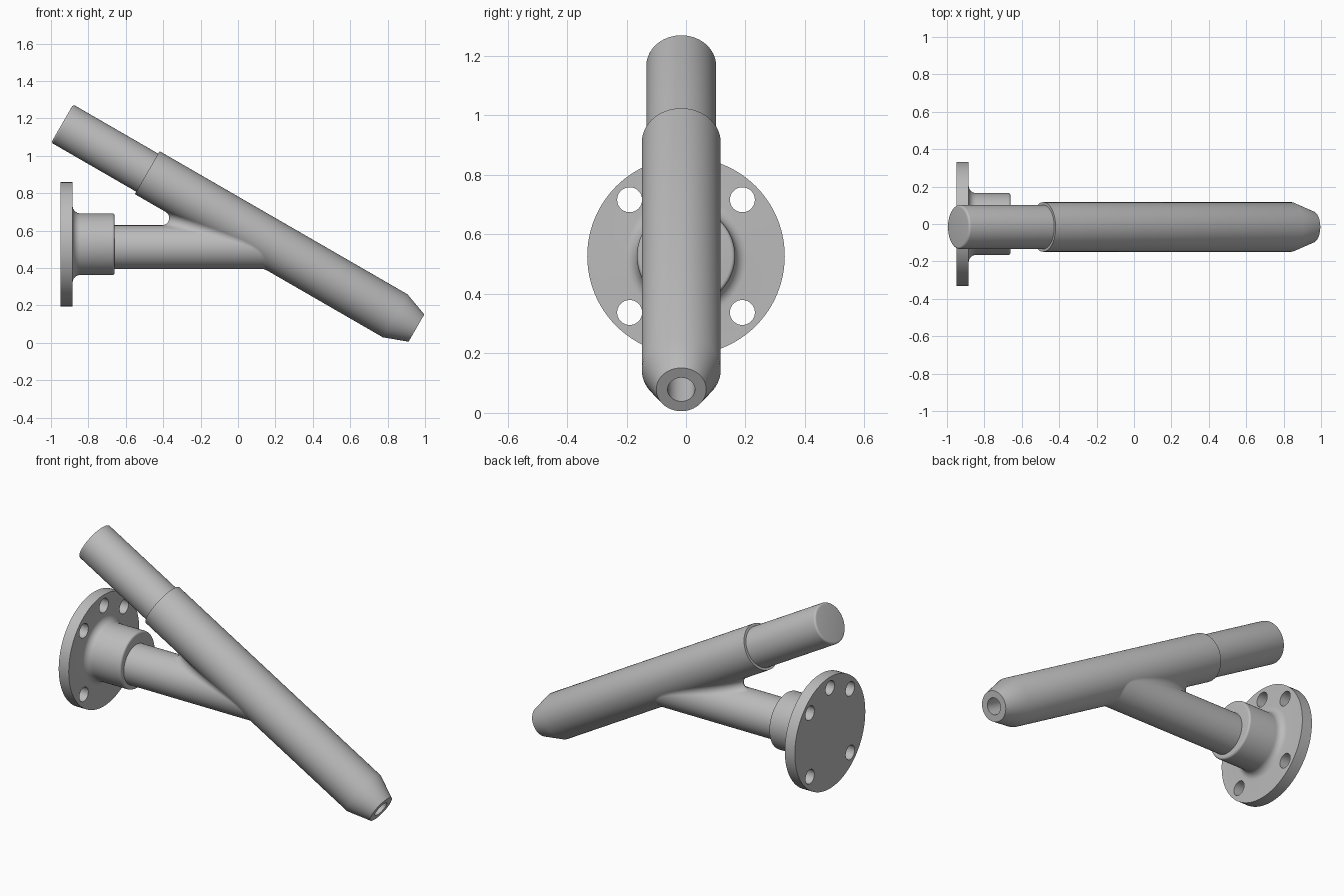
import bpy, bmesh
from math import cos, sin, pi, radians, sqrt
from mathutils import Vector

if "Cube" in bpy.data.objects:
    bpy.data.objects.remove(bpy.data.objects["Cube"])

SIDES = 96
TILT = radians(30)
Y = -0.016                                   # both pipes share this plane
ROD_R, TUBE_R = 0.1175, 0.1325
TOP = Vector((-0.94, Y, 1.172))              # upper end of the sloping axis
DOWN = Vector((cos(TILT), 0, -sin(TILT)))
LENGTH = 2.187
FLANGE = Vector((-0.95, 0, 0.527))
BRANCH = Vector((-0.72, Y, 0.511))
X_AXIS = Vector((1, 0, 0))

grey = bpy.data.materials.new("light_grey_metal")
grey.use_nodes = True
colour = (0.5, 0.5, 0.5, 1)
grey.diffuse_color = colour
grey.node_tree.nodes["Principled BSDF"].inputs["Base Color"].default_value = colour


def finish(name, bm, smooth=True):
    bmesh.ops.recalc_face_normals(bm, faces=bm.faces)
    mesh = bpy.data.meshes.new(name)
    bm.to_mesh(mesh)
    bm.free()
    mesh.materials.append(grey)
    ob = bpy.data.objects.new(name, mesh)
    bpy.context.collection.objects.link(ob)
    if smooth:
        shade(ob)
    return ob


def shade(ob):
    bpy.ops.object.select_all(action='DESELECT')
    ob.select_set(True)
    bpy.context.view_layer.objects.active = ob
    bpy.ops.object.shade_smooth_by_angle(angle=radians(25))


def lathe(name, profile, origin, axis, sides=SIDES, smooth=True):
    """Turn (distance, radius) pairs about an axis, closing both ends."""
    side = Vector((0, 1, 0))
    up = axis.cross(side)
    bm = bmesh.new()
    rings = []
    for t, r in profile:
        rings.append([bm.verts.new(origin + axis * t + (side * cos(a) + up * sin(a)) * r)
                      for a in (2 * pi * i / sides for i in range(sides))])
    for a, b in zip(rings, rings[1:]):
        for i in range(sides):
            j = (i + 1) % sides
            bm.faces.new((a[i], a[j], b[j], b[i]))
    bm.faces.new(rings[0])
    bm.faces.new(rings[-1])
    return finish(name, bm, smooth)


def arc(t, r, radius, start, end, steps=8):
    angles = [radians(start + (end - start) * i / steps) for i in range(steps + 1)]
    return [(t + radius * cos(a), r + radius * sin(a)) for a in angles]


# Sloping rod with a rounded upper rim
lathe("upper_rod", arc(0.012, ROD_R - 0.012, 0.012, 180, 90, 5) + [(0.6, ROD_R)], TOP, DOWN)

# Sloping tube with a tapered, bored nose
lathe("sloping_tube", [(0.525, ROD_R - 0.01), (0.525, TUBE_R), (LENGTH - 0.131, TUBE_R),
                       (LENGTH, 0.084), (LENGTH, 0.046), (LENGTH - 0.5, 0.046)], TOP, DOWN)

# Horizontal branch pipe, ending inside the tube
lathe("branch_pipe", [(0, ROD_R), (0.9, ROD_R)], BRANCH, X_AXIS)

# Flange with hub, blended at the root and rounded at the outer rim
profile = [(0, 0.332), (0.066, 0.332)]
profile += arc(0.106, 0.205, 0.04, 180, 270)
profile += arc(0.278, 0.153, 0.012, 90, 0, 5)
flange = lathe("flange_and_hub", profile, FLANGE, X_AXIS, smooth=False)

# Bolt holes: four on the diagonals and one at the top
for degrees in (45, 90, 135, 225, 315):
    a = radians(degrees)
    centre = FLANGE + Vector((-0.05, cos(a), sin(a))) * 0.268
    cutter = lathe("bolt_hole_cutter", [(-0.05, 0.042), (0.12, 0.042)], centre, X_AXIS, 40, False)
    cutter.hide_render = True
    bpy.context.view_layer.objects.active = flange
    cut = flange.modifiers.new("bolt_hole", 'BOOLEAN')
    cut.operation, cut.solver, cut.object = 'DIFFERENCE', 'EXACT', cutter
    bpy.ops.object.modifier_apply(modifier=cut.name)
    bpy.data.objects.remove(cutter)
shade(flange)

# Rolling-ball fillet where the branch meets the tube
BALL = 0.038
STEPS = 8
bm = bmesh.new()
rows = []
for i in range(SIDES):
    a = 2 * pi * i / SIDES
    dy, dz = (ROD_R + BALL) * sin(a), (ROD_R + BALL) * cos(a)
    # ball centre touches both cylinders
    below = sqrt((TUBE_R + BALL) ** 2 - dy ** 2) / cos(TILT)
    z = BRANCH.z + dz
    x = TOP.x + (TOP.z - z - below) / (sin(TILT) / cos(TILT))
    centre = Vector((x, Y + dy, z))
    to_branch = Vector((0, -dy, -dz)).normalized()
    foot = TOP + DOWN * (centre - TOP).dot(DOWN)
    to_tube = (foot - centre).normalized()
    rows.append([bm.verts.new(centre + to_branch.slerp(to_tube, k / STEPS) * BALL)
                 for k in range(STEPS + 1)])
for i in range(SIDES):
    a, b = rows[i], rows[(i + 1) % SIDES]
    for k in range(STEPS):
        bm.faces.new((a[k], a[k + 1], b[k + 1], b[k]))
finish("branch_fillet", bm)
